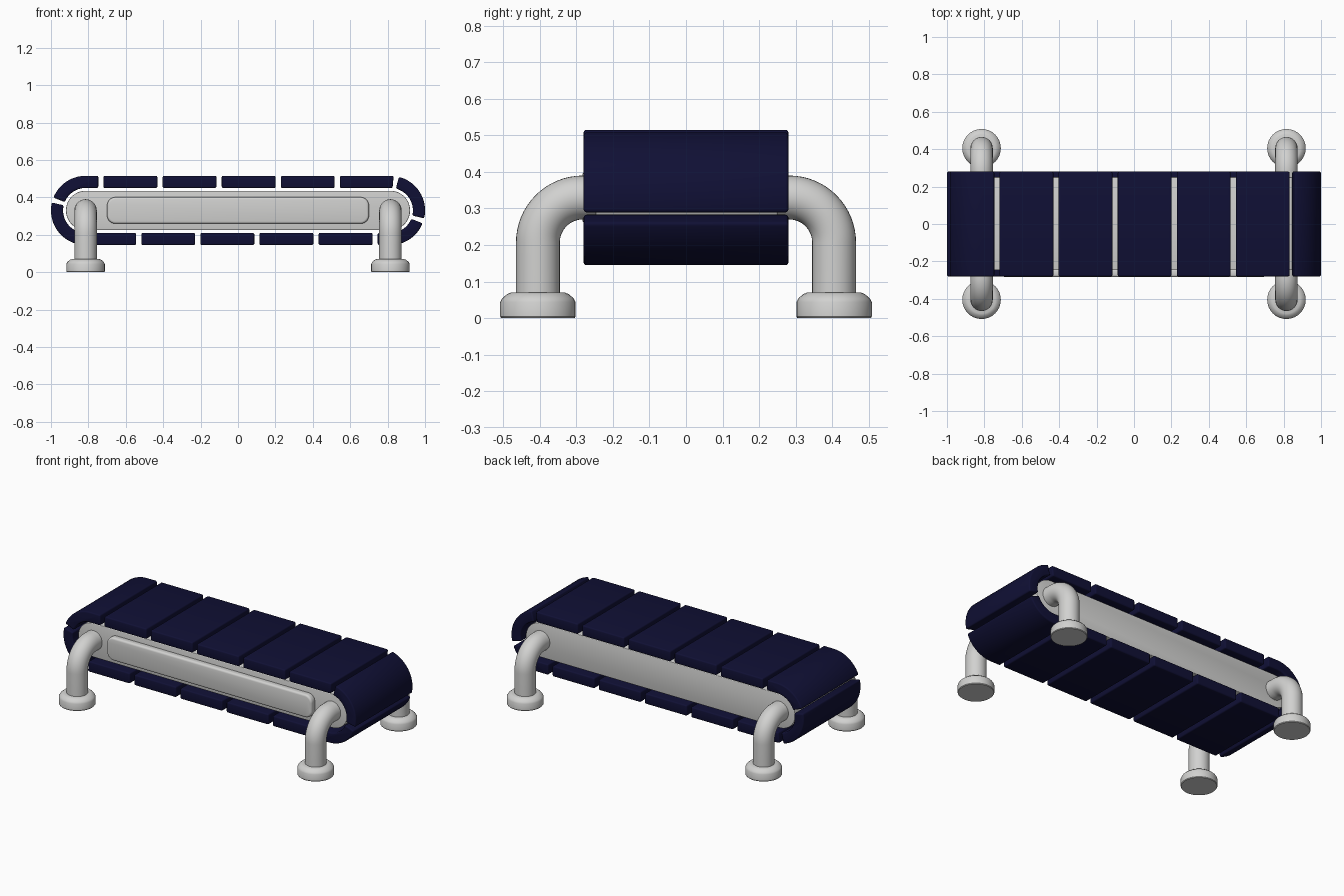
import bpy
import bmesh
from math import pi, sin, cos, radians
from mathutils import Vector

cube = bpy.data.objects.get("Cube")
if cube:
    bpy.data.objects.remove(cube, do_unlink=True)


def material(name, rgb):
    mat = bpy.data.materials.new(name)
    mat.use_nodes = True
    mat.diffuse_color = (*rgb, 1)
    mat.node_tree.nodes["Principled BSDF"].inputs["Base Color"].default_value = (*rgb, 1)
    return mat


navy = material("navy", (0.005, 0.005, 0.035))
grey = material("light grey", (0.64, 0.64, 0.63))

HALF, MID = 0.815, 0.33        # half length of the straight run, axis height
OUTER, THICK = 0.185, 0.065    # belt radius and thickness


def finish(name, bm, mat, bevel=0.0):
    bmesh.ops.recalc_face_normals(bm, faces=bm.faces)
    mesh = bpy.data.meshes.new(name)
    bm.to_mesh(mesh)
    bm.free()
    mesh.materials.append(mat)
    obj = bpy.data.objects.new(name, mesh)
    bpy.context.collection.objects.link(obj)
    bpy.ops.object.select_all(action="DESELECT")
    obj.select_set(True)
    bpy.context.view_layer.objects.active = obj
    if bevel:
        mod = obj.modifiers.new("soft edges", "BEVEL")
        mod.width, mod.segments = bevel, 3
        mod.limit_method, mod.angle_limit = "ANGLE", radians(40)
        bpy.ops.object.modifier_apply(modifier=mod.name)
    bpy.ops.object.shade_smooth_by_angle(angle=radians(35))
    return obj


def loft(name, rings, mat, bevel=0.0):
    """Skin a list of closed rings and cap both ends."""
    bm = bmesh.new()
    loops = [[bm.verts.new(p) for p in ring] for ring in rings]
    for a, b in zip(loops, loops[1:]):
        for i in range(len(a)):
            j = (i + 1) % len(a)
            bm.faces.new((a[i], a[j], b[j], b[i]))
    bm.faces.new(loops[0])
    bm.faces.new(loops[-1])
    return finish(name, bm, mat, bevel)


def prism(name, outline, y0, y1, mat, bevel):
    """Extrude an x-z outline along y."""
    return loft(name, [[(x, y, z) for x, z in outline] for y in (y0, y1)], mat, bevel)


def rounded_box(half_x, half_z, radius, steps=12):
    points = []
    for k, (sx, sz) in enumerate(((1, 1), (-1, 1), (-1, -1), (1, -1))):
        for i in range(steps + 1):
            a = (k + i / steps) * pi / 2
            points.append((sx * (half_x - radius) + radius * cos(a),
                           MID + sz * (half_z - radius) + radius * sin(a)))
    return points


# Belt path: clockwise round the outside, starting at the top left
STRAIGHT, ARC = 2 * HALF, pi * OUTER
TOTAL = 2 * (STRAIGHT + ARC)


def belt_point(s, depth):
    s %= TOTAL
    side = 1
    if s >= TOTAL / 2:
        s, side = s - TOTAL / 2, -1
    r = OUTER - depth
    if s < STRAIGHT:
        x, z = s - HALF, r
    else:
        a = pi / 2 - (s - STRAIGHT) / OUTER
        x, z = HALF + r * cos(a), r * sin(a)
    return side * x, MID + side * z


# Belt slats
SLATS, GAP, FIRST, STEPS = 14, 0.028, 0.082, 24
pitch = TOTAL / SLATS
for n in range(SLATS):
    start = FIRST + n * pitch + GAP / 2
    stops = [start + (pitch - GAP) * i / STEPS for i in range(STEPS + 1)]
    outline = [belt_point(s, 0) for s in stops]
    outline += [belt_point(s, THICK) for s in reversed(stops)]
    prism(f"belt_slat_{n + 1}", outline, -0.28, 0.28, navy, 0.008)

# Inner body, a long solid with round ends
body = [(HALF + 0.105 * sin(a), MID + 0.105 * cos(a))
        for a in (pi * i / 32 for i in range(33))]
body += [(-x, 2 * MID - z) for x, z in body]
prism("body", body, -0.247, 0.25, grey, 0.004)

# Raised panel on the front
prism("front_panel", rounded_box(0.7, 0.071, 0.045), -0.284, -0.24, grey, 0.012)


# Bent tube legs with round feet
LEG_Y, TUBE, BEND, SIDES = 0.405, 0.06, 0.123, 32
for sx, side in ((1, "left"), (-1, "right")):
    for sy, end in ((-1, "front"), (1, "back")):
        # path entries: distance from the centre plane, height, bend angle
        path = [(LEG_Y, 0.05, 0)]
        for i in range(17):
            a = pi / 2 * i / 16
            path.append((LEG_Y - BEND * (1 - cos(a)), MID - BEND * (1 - sin(a)), a))
        path.append((0.2, MID, pi / 2))
        rings = []
        for y, z, a in path:
            ring = []
            for k in range(SIDES):
                t = 2 * pi * k / SIDES
                out = TUBE * sin(t)
                ring.append(Vector((sx * HALF + TUBE * cos(t),
                                    sy * (y + out * cos(a)), z + out * sin(a))))
            rings.append(ring)
        loft(f"{end}_{side}_leg", rings, grey)

        foot = ((0.1, 0), (0.103, 0.004), (0.103, 0.044), (0.098, 0.054),
                (0.084, 0.066), (0.074, 0.07))
        rings = [[(sx * HALF + r * cos(2 * pi * k / SIDES),
                   sy * LEG_Y + r * sin(2 * pi * k / SIDES), z)
                  for k in range(SIDES)] for r, z in foot]
        loft(f"{end}_{side}_foot", rings, grey)
